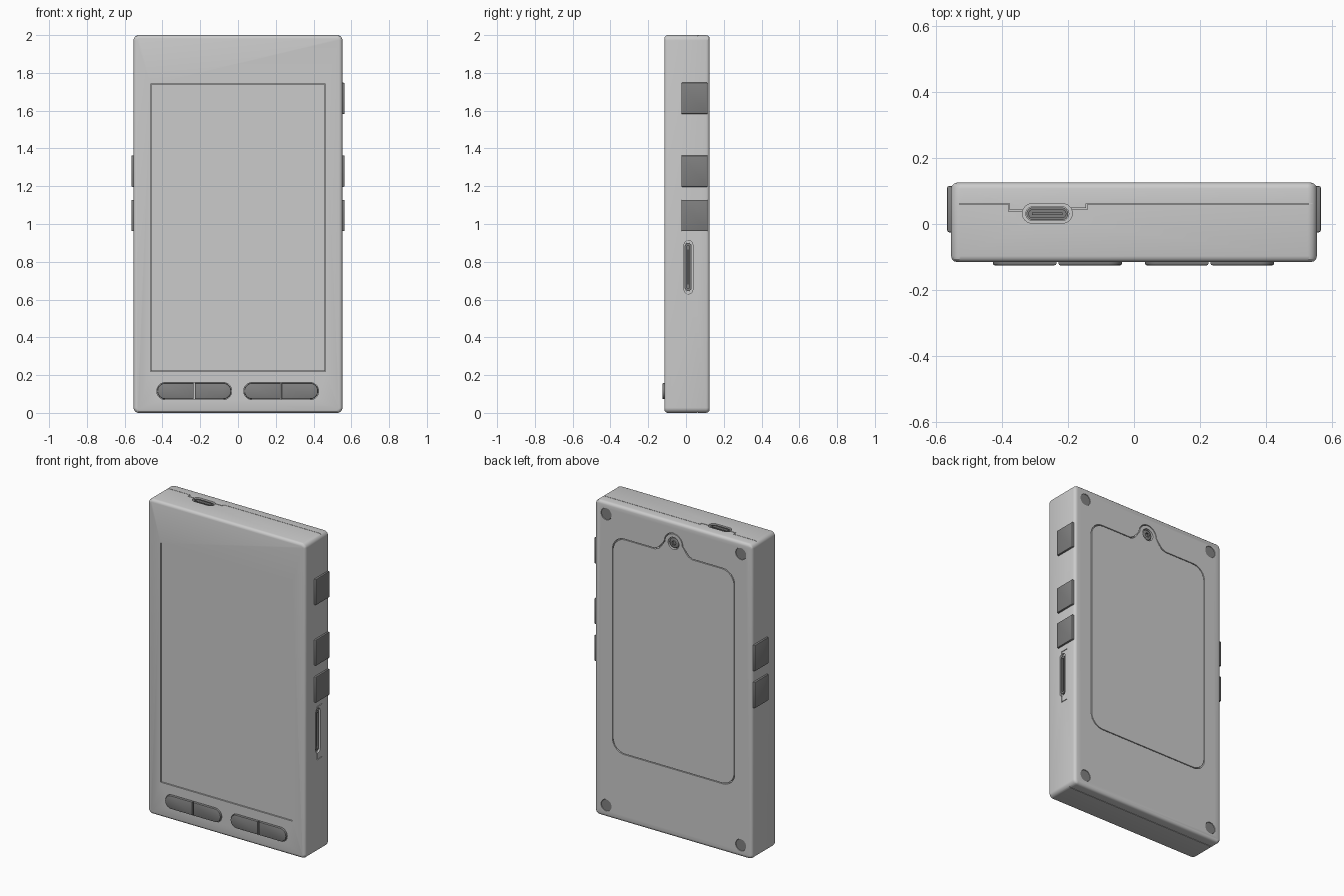
import bpy, bmesh
from math import sin, cos, pi, radians

if "Cube" in bpy.data.objects:
    bpy.data.objects.remove(bpy.data.objects["Cube"])


def material(name, g):
    m = bpy.data.materials.new(name)
    m.diffuse_color = (g, g, g, 1)
    m.use_nodes = True
    m.node_tree.nodes["Principled BSDF"].inputs["Base Color"].default_value = m.diffuse_color
    return m


DARK = material("dark_grey", 0.22)
LIGHT = material("screen_grey", 0.6)


def arc(cx, cy, r, a0, a1, n=8):
    if r <= 0:
        return [(cx, cy)]
    return [(cx + r * cos(radians(a0 + (a1 - a0) * i / n)),
             cy + r * sin(radians(a0 + (a1 - a0) * i / n))) for i in range(n + 1)]


def rrect(u0, u1, v0, v1, r=0, left=None, n=8):
    """Rounded rectangle; the left corners may use another radius."""
    l = r if left is None else left
    return (arc(u0 + l, v0 + l, l, 180, 270, n) + arc(u1 - r, v0 + r, r, 270, 360, n)
            + arc(u1 - r, v1 - r, r, 0, 90, n) + arc(u0 + l, v1 - l, l, 90, 180, n))


def disc(u, v, r):
    return arc(u, v, r, 0, 360, 32)


def prism(name, pts, axis, a, b, bevel=0, mat=None, segs=3):
    """Extrude a 2D outline along an axis from a to b, rounding the cap edges."""
    put = {'x': lambda u, v, t: (t, u, v), 'y': lambda u, v, t: (u, t, v),
           'z': lambda u, v, t: (u, v, t)}[axis]
    bm = bmesh.new()
    lo = [bm.verts.new(put(u, v, a)) for u, v in pts]
    hi = [bm.verts.new(put(u, v, b)) for u, v in pts]
    n = len(pts)
    for i in range(n):
        j = (i + 1) % n
        bm.faces.new((lo[i], lo[j], hi[j], hi[i]))
    bm.faces.new(lo)
    bm.faces.new(hi)
    bmesh.ops.remove_doubles(bm, verts=bm.verts, dist=1e-5)
    bmesh.ops.recalc_face_normals(bm, faces=bm.faces)
    if bevel:
        k = 'xyz'.index(axis)
        rim = [e for e in bm.edges if abs(e.verts[0].co[k] - e.verts[1].co[k]) < 1e-6]
        bmesh.ops.bevel(bm, geom=rim, offset=bevel, segments=segs, profile=0.5,
                        affect='EDGES', clamp_overlap=False)
    me = bpy.data.meshes.new(name)
    bm.to_mesh(me)
    bm.free()
    if mat:
        me.materials.append(mat)
    ob = bpy.data.objects.new(name, me)
    bpy.context.collection.objects.link(ob)
    return ob


def cut(target, pts, axis, a, b):
    """Subtract a prism from the target and discard the cutter."""
    c = prism("cutter", pts, axis, a, b)
    c.hide_render = True
    m = target.modifiers.new("cut", 'BOOLEAN')
    m.operation, m.solver, m.object = 'DIFFERENCE', 'EXACT', c
    bpy.context.view_layer.objects.active = target
    bpy.ops.object.modifier_apply(modifier=m.name)
    bpy.data.objects.remove(c)


def door_outline(d=0):
    """Battery door with a flared screw tab, inset by d."""
    h, lo, hi, r = 0.43 - d, 0.43 + d, 1.80 - d, 0.085
    flare = [(0.135 - d, hi), (0.108 - d, hi + 0.012), (0.088 - d, hi + 0.035)]
    return (arc(-h + r, lo + r, r, 180, 270) + arc(h - r, lo + r, r, 270, 360)
            + arc(h - r, hi - r, r, 0, 90) + flare + arc(0, 1.863, 0.066 - d, 0, 180, 16)
            + [(-u, v) for u, v in reversed(flare)] + arc(-h + r, hi - r, r, 90, 180))


# Case
FRONT, BACK, HALF = -0.115, 0.125, 0.553
case = prism("case", rrect(-HALF, HALF, 0, 2, 0.028), 'y', FRONT, BACK, 0.018)

# Screen window and display
cut(case, rrect(-0.463, 0.463, 0.22, 1.74), 'y', -0.2, FRONT + 0.014)
prism("screen", rrect(-0.461, 0.461, 0.222, 1.738), 'y', FRONT + 0.006, FRONT + 0.02, mat=LIGHT)

# Front pill buttons, each split in two halves
for i, (x0, x1) in enumerate([(-0.43, -0.033), (0.03, 0.427)]):
    cut(case, rrect(x0, x1, 0.07, 0.161, 0.0455), 'y', -0.2, FRONT + 0.012)
    g, mid = 0.003, (x0 + x1) / 2
    prism(f"front_button_{i}_left", rrect(x0 + g, mid - g, 0.073, 0.158, 0, 0.0425),
          'y', -0.125, FRONT + 0.02, 0.006, DARK, 2)
    prism(f"front_button_{i}_right", rrect(mid + g, x1 - g, 0.073, 0.158, 0.0425, 0),
          'y', -0.125, FRONT + 0.02, 0.006, DARK, 2)

# Side buttons
for side, heights in ((1, (1.665, 1.28, 1.045)), (-1, (1.28, 1.045))):
    for i, z in enumerate(heights):
        prism(f"{'right' if side > 0 else 'left'}_button_{i}",
              rrect(-0.025, 0.115, z - 0.083, z + 0.083, 0.005, n=2), 'x',
              *sorted((side * 0.53, side * 0.565)), 0.006, DARK, 2)

# Charging port on the top
cut(case, rrect(-0.337, -0.187, 0.003, 0.061, 0.028), 'z', 1.988, 2.1)
cut(case, rrect(-0.327, -0.197, 0.01, 0.052, 0.021), 'z', 1.90, 2.1)
port = prism("charging_port_shell", rrect(-0.325, -0.199, 0.012, 0.05, 0.019), 'z', 1.90, 1.996, mat=DARK)
cut(port, rrect(-0.318, -0.206, 0.019, 0.043, 0.012), 'z', 1.92, 2.1)
prism("charging_port_tongue", rrect(-0.308, -0.216, 0.027, 0.035), 'z', 1.91, 1.985, mat=DARK)

# Card slot on the right side
cut(case, rrect(-0.01, 0.036, 0.63, 0.912, 0.022), 'x', HALF - 0.012, 0.7)
cut(case, rrect(-0.004, 0.026, 0.645, 0.90, 0.014), 'x', HALF - 0.07, 0.7)
slot = prism("card_slot_shell", rrect(-0.003, 0.025, 0.646, 0.899, 0.013), 'x', HALF - 0.07, HALF - 0.004, mat=DARK)
cut(slot, rrect(0.003, 0.019, 0.66, 0.885, 0.007), 'x', HALF - 0.05, 0.7)
prism("card_slot_tongue", rrect(0.008, 0.014, 0.68, 0.865), 'x', HALF - 0.06, HALF - 0.015, mat=DARK)

# Seam lines: brackets beside the ports, and the shell joint on top and bottom
W, D = 0.004, 0.005
for r in [(-0.38, -0.33, 0.038, 0.038 + W), (-0.19, -0.145, 0.044, 0.044 + W),
          (-0.38, -0.38 + W, 0.038, 0.062), (-0.145, -0.145 + W, 0.044, 0.062),
          (-0.54, -0.378, 0.060, 0.0625), (-0.143, 0.54, 0.060, 0.0625)]:
    cut(case, rrect(*r), 'z', 2 - D, 2.1)
cut(case, rrect(-0.54, 0.54, 0.060, 0.063), 'z', -0.1, D)
for r in [(0.003, 0.003 + W, 0.59, 0.635), (0.003, 0.003 + W, 0.905, 0.928),
          (0.003, 0.055, 0.588, 0.588 + W), (0.003, 0.055, 0.924, 0.924 + W)]:
    cut(case, rrect(*r), 'x', HALF - D, 0.7)

# Battery door with its screw
cut(case, door_outline(), 'y', BACK - 0.03, 0.2)
door = prism("battery_door", door_outline(0.005), 'y', BACK - 0.035, BACK)
cut(door, disc(0, 1.865, 0.038), 'y', BACK - 0.02, 0.2)
screw = prism("door_screw", disc(0, 1.865, 0.032), 'y', BACK - 0.03, BACK - 0.003, 0.006, DARK)
cut(screw, arc(0, 1.865, 0.015, 0, 300, 5), 'y', BACK - 0.015, 0.2)

# Corner screw caps on the back
for sx in (-1, 1):
    for z in (0.075, 1.925):
        cut(case, disc(sx * 0.473, z, 0.037), 'y', BACK - 0.012, 0.2)
        prism(f"corner_cap_{'r' if sx > 0 else 'l'}_{'low' if z < 1 else 'high'}",
              disc(sx * 0.473, z, 0.0355), 'y', BACK - 0.02, BACK - 0.003, mat=DARK)

# Smooth shading with sharp edges kept
for ob in bpy.context.scene.objects:
    ob.select_set(True)
bpy.ops.object.shade_smooth_by_angle(angle=radians(30))
